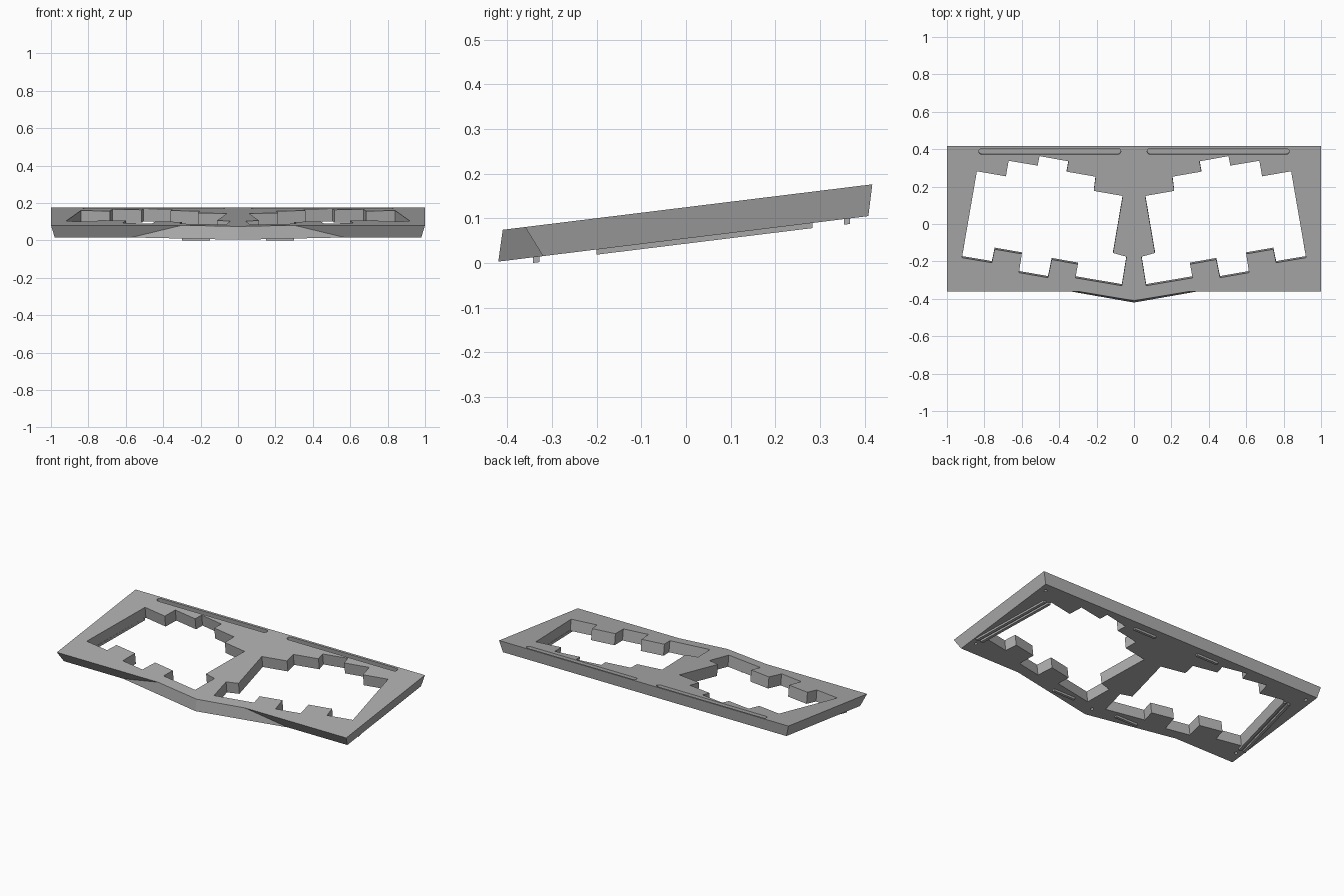
import bpy, bmesh, math

cube = bpy.data.objects.get("Cube")
if cube:
    bpy.data.objects.remove(cube, do_unlink=True)

SLOPE = 0.123            # rise of the sloping plate per unit of depth
TOP, BOTTOM = 0.125, 0.055

grey = bpy.data.materials.new("mid grey")
grey.use_nodes = True
colour = (0.42, 0.42, 0.42, 1)
grey.diffuse_color = colour
grey.node_tree.nodes["Principled BSDF"].inputs["Base Color"].default_value = colour


def loft(name, upper, lower, z_up, z_low):
    """Solid between two outlines lying on planes parallel to the plate."""
    bm = bmesh.new()
    a = [bm.verts.new((x, y, z_up + SLOPE * y)) for x, y in upper]
    b = [bm.verts.new((x, y, z_low + SLOPE * y)) for x, y in lower]
    bm.faces.new(a)
    bm.faces.new(b[::-1])
    for i in range(len(a)):
        j = (i + 1) % len(a)
        bm.faces.new((a[i], b[i], b[j], a[j]))
    bmesh.ops.recalc_face_normals(bm, faces=bm.faces)
    mesh = bpy.data.meshes.new(name)
    bm.to_mesh(mesh)
    bm.free()
    mesh.materials.append(grey)
    ob = bpy.data.objects.new(name, mesh)
    bpy.context.collection.objects.link(ob)
    return ob


def prism(name, outline, z_up, z_low):
    """Straight solid whose walls stand square to the sloping plate."""
    def shift(z):
        return [(x, y + (TOP - z) * SLOPE) for x, y in outline]
    return loft(name, shift(z_up), shift(z_low), z_up, z_low)


def mirror(points, side):
    return [(side * x, y) for x, y in points]


def cut(target, cutter):
    cutter.hide_render = True
    mod = target.modifiers.new("cut", "BOOLEAN")
    mod.operation, mod.solver, mod.object = "DIFFERENCE", "EXACT", cutter
    bpy.context.view_layer.objects.active = target
    bpy.ops.object.modifier_apply(modifier=mod.name)
    bpy.data.objects.remove(cutter, do_unlink=True)


def circle(cx, cy, r, n=12):
    return [(cx + r * math.cos(math.tau * i / n), cy + r * math.sin(math.tau * i / n))
            for i in range(n)]


def pill(x0, x1, y, r, n=6):
    right = [(x1 - r + r * math.sin(math.pi * i / n), y - r * math.cos(math.pi * i / n))
             for i in range(n + 1)]
    return right + [(x0 + x1 - x, 2 * y - v) for x, v in right]


# Sloping plate with tapered sides and a pointed front
half_top = [(0, -0.41), (0.3, -0.36), (1, -0.36), (1, 0.417)]
half_low = [(0, -0.42), (0.57, -0.32), (0.98, -0.32), (0.98, 0.408)]
upper, lower = [h + mirror(h[:0:-1], -1) for h in (half_top, half_low)]
plate = loft("case_plate", upper, lower, TOP, BOTTOM)

# Stepped openings, slots and screw holes on both halves
opening = [(0.06, 0.15), (0.215, 0.177), (0.205, 0.253), (0.36, 0.28), (0.35, 0.335),
           (0.505, 0.363), (0.515, 0.312), (0.67, 0.338), (0.685, 0.255), (0.84, 0.282),
           (0.92, -0.18), (0.76, -0.207), (0.745, -0.135), (0.6, -0.16), (0.615, -0.26),
           (0.46, -0.287), (0.44, -0.19), (0.3, -0.215), (0.313, -0.288), (0.065, -0.33),
           (0.04, -0.175), (0.112, -0.155)]
for side in (1, -1):
    cut(plate, prism("opening_cutter", mirror(opening, side), 0.2, -0.05))
    cut(plate, prism("slot_cutter", mirror(pill(0.07, 0.83, 0.388, 0.016), side), 0.2, 0.1))
    for y in (0.35, -0.25):
        cut(plate, prism("screw_cutter", circle(side * 0.94, y, 0.009), 0.085, 0))
cut(plate, prism("screw_cutter", circle(0, -0.37, 0.009), 0.085, 0))

# Low feet and rails on the underside
for side, word in ((1, "left"), (-1, "right")):
    for y, place in ((-0.335, "front"), (0.36, "back")):
        foot = [(0.15, y - 0.007), (0.3, y - 0.007), (0.3, y + 0.007), (0.15, y + 0.007)]
        loft(f"{word}_{place}_foot", mirror(foot, side), mirror(foot, side), 0.06, 0.0425)
    for off, place in ((0.003, "inner"), (0.035, "outer")):
        rail = [(0.92 + off, -0.2), (0.938 + off, -0.2),
                (0.856 + off, 0.283), (0.838 + off, 0.283)]
        loft(f"{word}_{place}_rail", mirror(rail, side), mirror(rail, side), 0.06, 0.0435)
